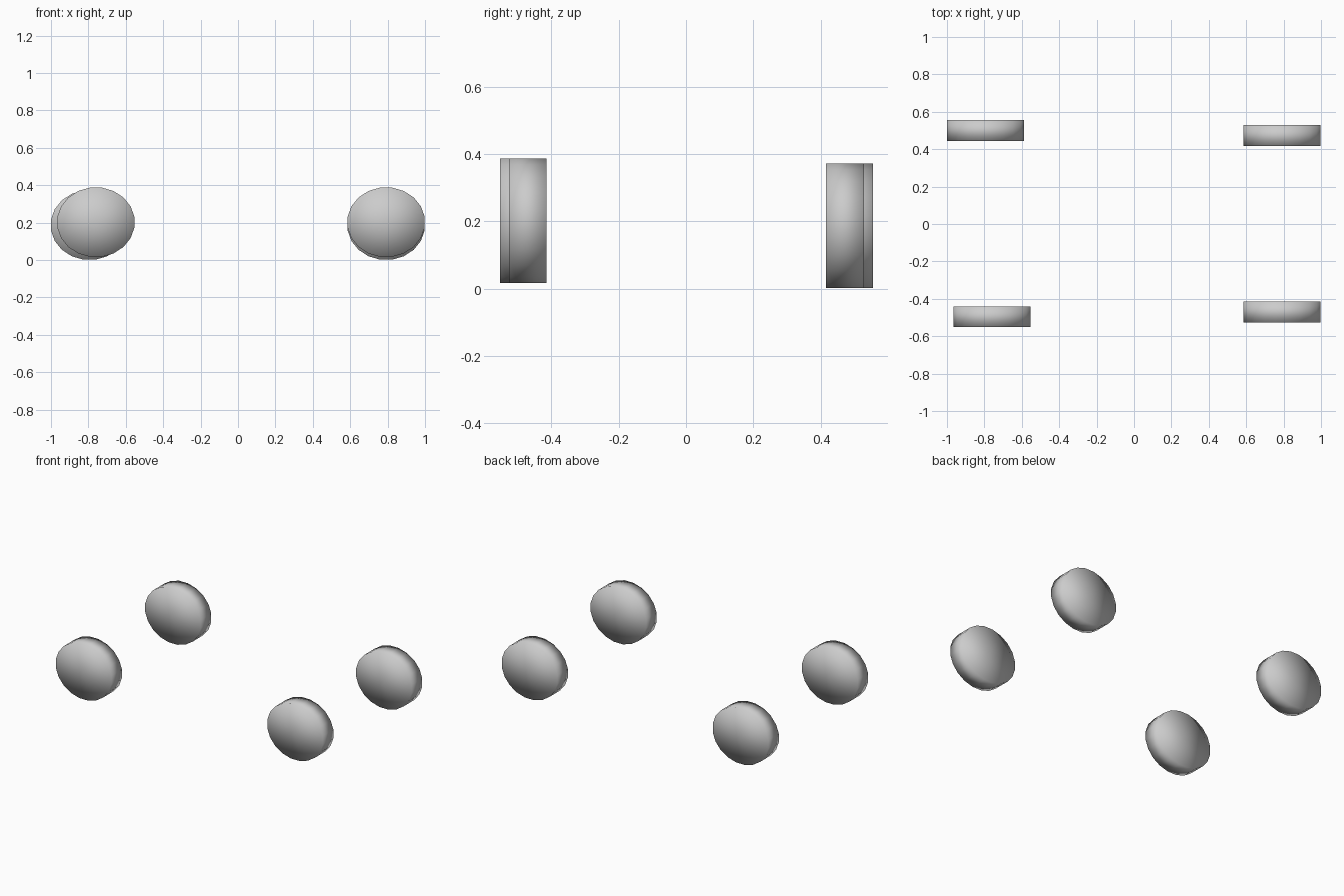
import bpy, math
from mathutils import Matrix

if "Cube" in bpy.data.objects:
    bpy.data.objects.remove(bpy.data.objects["Cube"])

SIDES = 20
RX, RZ, WIDTH = 0.206, 0.185, 0.112


def wheel(name, x, y, z):
    # capped, slightly oval disc lying across the y axis, smooth shaded all over
    bpy.ops.mesh.primitive_cylinder_add(vertices=SIDES, radius=1, depth=1,
                                        end_fill_type='TRIFAN')
    ob = bpy.context.object
    ob.name = name
    k = 1 / math.cos(math.pi / SIDES)
    ob.data.transform(Matrix.Rotation(math.pi / SIDES, 4, 'Z'))
    ob.data.transform(Matrix.Rotation(math.pi / 2, 4, 'X'))
    ob.data.transform(Matrix.Diagonal((RX * k, WIDTH, RZ * k, 1)))
    ob.location = (x, y, z)
    bpy.ops.object.shade_smooth()
    return ob


# four separate wheels, each at its own slightly uneven position
wheel("front_left_wheel", -0.760, -0.496, 0.202)
wheel("front_right_wheel", 0.792, -0.470, 0.202)
wheel("back_left_wheel", -0.794, 0.500, 0.187)
wheel("back_right_wheel", 0.792, 0.472, 0.187)
